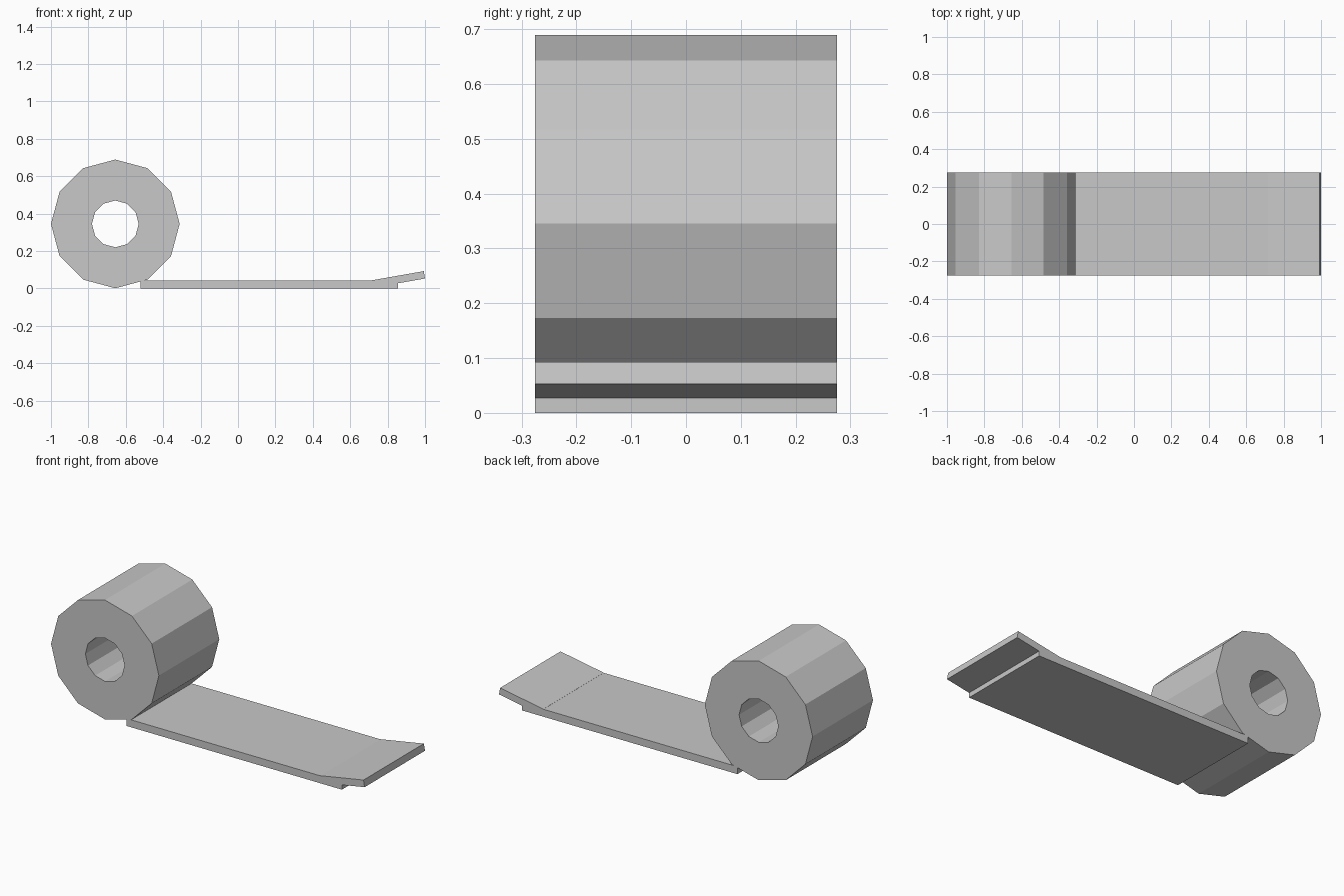
import bpy, bmesh, math

if "Cube" in bpy.data.objects:
    bpy.data.objects.remove(bpy.data.objects["Cube"])

HALF = 0.275  # half width along y

grey = bpy.data.materials.new("light grey")
grey.diffuse_color = (0.58, 0.58, 0.58, 1)
grey.use_nodes = True
grey.node_tree.nodes["Principled BSDF"].inputs["Base Color"].default_value = grey.diffuse_color


def finish(name, bm):
    bmesh.ops.recalc_face_normals(bm, faces=bm.faces)
    me = bpy.data.meshes.new(name)
    bm.to_mesh(me)
    bm.free()
    me.materials.append(grey)
    ob = bpy.data.objects.new(name, me)
    bpy.context.collection.objects.link(ob)
    return ob


def extrude_profile(name, pts):
    """Extrude an x-z outline across the full width."""
    bm = bmesh.new()
    face = bm.faces.new([bm.verts.new((x, -HALF, z)) for x, z in pts])
    out = bmesh.ops.extrude_face_region(bm, geom=[face])
    verts = [v for v in out["geom"] if isinstance(v, bmesh.types.BMVert)]
    bmesh.ops.translate(bm, verts=verts, vec=(0, 2 * HALF, 0))
    return finish(name, bm)


def tube(name, cx, cz, outer, inner, n):
    """Hollow n-sided roll lying along y."""
    bm = bmesh.new()
    section = [(outer, -HALF), (outer, HALF), (inner, HALF), (inner, -HALF)]
    rings = []
    for i in range(n):
        a = 2 * math.pi * i / n
        rings.append([bm.verts.new((cx + r * math.cos(a), y, cz + r * math.sin(a)))
                      for r, y in section])
    for i in range(n):
        a, b = rings[i], rings[(i + 1) % n]
        for j in range(4):
            k = (j + 1) % 4
            bm.faces.new((a[j], a[k], b[k], b[j]))
    return finish(name, bm)


# Rolled-up part with a hollow core
tube("roll", -0.656, 0.345, 0.344, 0.125, 12)

# Flat unrolled strip
extrude_profile("strip", [(-0.52, 0), (0.855, 0), (0.855, 0.043), (-0.52, 0.043)])

# Lifted end of the strip, tilted by ten degrees
t, length, thick = math.radians(10), 0.28, 0.04
ux, uz = math.cos(t), math.sin(t)
x0, z0 = 1.0, 0.053  # lower outer corner
extrude_profile("lifted_end", [
    (x0, z0),
    (x0 - thick * uz, z0 + thick * ux),
    (x0 - thick * uz - length * ux, z0 + thick * ux - length * uz),
    (x0 - length * ux, z0 - length * uz)])
